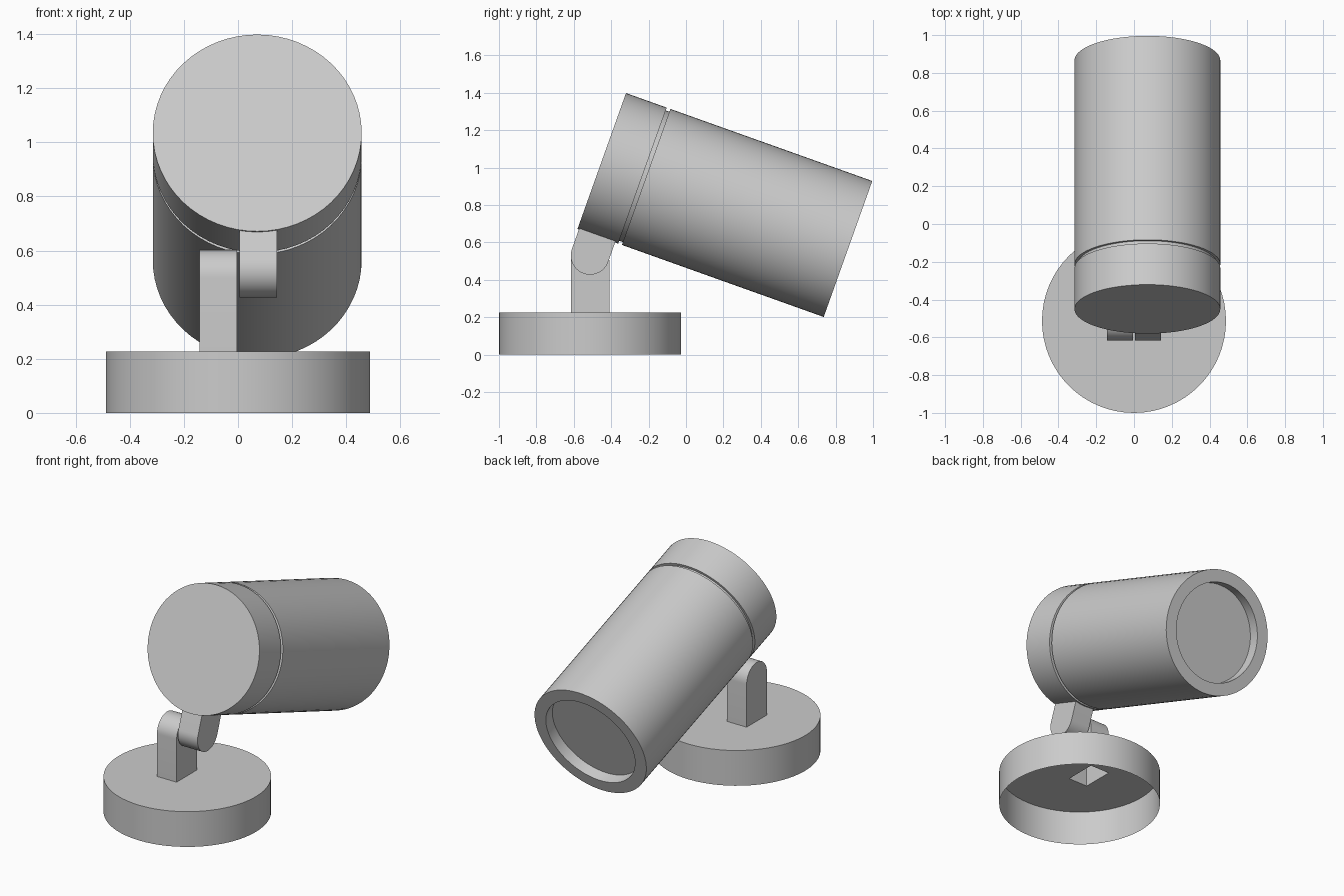
import bpy, bmesh
from math import sin, cos, pi, radians
from mathutils import Matrix

if "Cube" in bpy.data.objects:
    bpy.data.objects.remove(bpy.data.objects["Cube"])

TILT = radians(19.65)
PIVOT_Y = -0.513
SEG = 64


def finish(name, bm, matrix=Matrix()):
    mesh = bpy.data.meshes.new(name)
    bm.to_mesh(mesh)
    bm.free()
    obj = bpy.data.objects.new(name, mesh)
    bpy.context.collection.objects.link(obj)
    obj.matrix_world = matrix
    bpy.ops.object.select_all(action='DESELECT')
    obj.select_set(True)
    bpy.context.view_layer.objects.active = obj
    bpy.ops.object.shade_smooth_by_angle(angle=radians(30))
    return obj


def ring(bm, r, z):
    return [bm.verts.new((r * cos(2 * pi * i / SEG), r * sin(2 * pi * i / SEG), z))
            for i in range(SEG)]


def wall(bm, a, b):
    n = len(a)
    for i in range(n):
        j = (i + 1) % n
        bm.faces.new((a[i], a[j], b[j], b[i]))


def lug(name, x0, x1, length, r, matrix):
    """Flat bar, open at its square end (z = 0) and rounded about z = length."""
    bm = bmesh.new()
    outline = [(r, 0)] + [(r * cos(pi * i / 24), length + r * sin(pi * i / 24))
                          for i in range(25)] + [(-r, 0)]
    left, right = ([bm.verts.new((x, y, z)) for y, z in outline] for x in (x0, x1))
    bm.faces.new(left[::-1])
    bm.faces.new(right)
    for i in range(len(outline) - 1):
        bm.faces.new((left[i], left[i + 1], right[i + 1], right[i]))
    bmesh.ops.recalc_face_normals(bm, faces=bm.faces)
    return finish(name, bm, matrix)


# Base: thin cup, open below, with a slot in the top under the post
bm = bmesh.new()
low, high = ring(bm, 0.487, 0), ring(bm, 0.487, 0.226)
wall(bm, low, high)
slot = [bm.verts.new((x, y, 0.226)) for x, y in
        ((-0.143, -0.103), (-0.004, -0.103), (-0.004, 0.103), (-0.143, 0.103))]
edges = [bm.edges.get((high[i - 1], high[i])) for i in range(SEG)]
edges += [bm.edges.new((slot[i - 1], slot[i])) for i in range(4)]
bmesh.ops.triangle_fill(bm, edges=edges, use_beauty=True)
bmesh.ops.recalc_face_normals(bm, faces=bm.faces)
if next(f for f in bm.faces if abs(f.normal.z) > 0.9).normal.z < 0:
    bmesh.ops.reverse_faces(bm, faces=bm.faces)
finish("base", bm, Matrix.Translation((0, PIVOT_Y, 0)))

# Post on the base
lug("post", -0.143, -0.004, 0.274, 0.103, Matrix.Translation((0, PIVOT_Y, 0.226)))

# Tilted arm hanging from the lamp head, rounded end down
arm = 0.125
lug("arm", 0.005, 0.144, arm, 0.103,
    Matrix.Translation((0, PIVOT_Y, 0.53)) @ Matrix.Rotation(pi - TILT, 4, 'X')
    @ Matrix.Translation((0, 0, -arm)))

# Lamp head: lathed along its axis, with a groove and a recessed front
bm = bmesh.new()
profile = [(0.386, 0), (0.386, 0.231), (0.370, 0.231), (0.370, 0.252),
           (0.386, 0.252), (0.386, 1.398), (0.308, 1.398), (0.308, 1.328)]
rings = [ring(bm, r, z) for r, z in profile]
for a, b in zip(rings, rings[1:]):
    wall(bm, a, b)
bm.faces.new(rings[0][::-1])
bm.faces.new(rings[-1])
bmesh.ops.recalc_face_normals(bm, faces=bm.faces)
finish("lamp_head", bm, Matrix.Translation((0.071, -0.4505, 1.0345))
       @ Matrix.Rotation(-pi / 2 - TILT, 4, 'X'))
